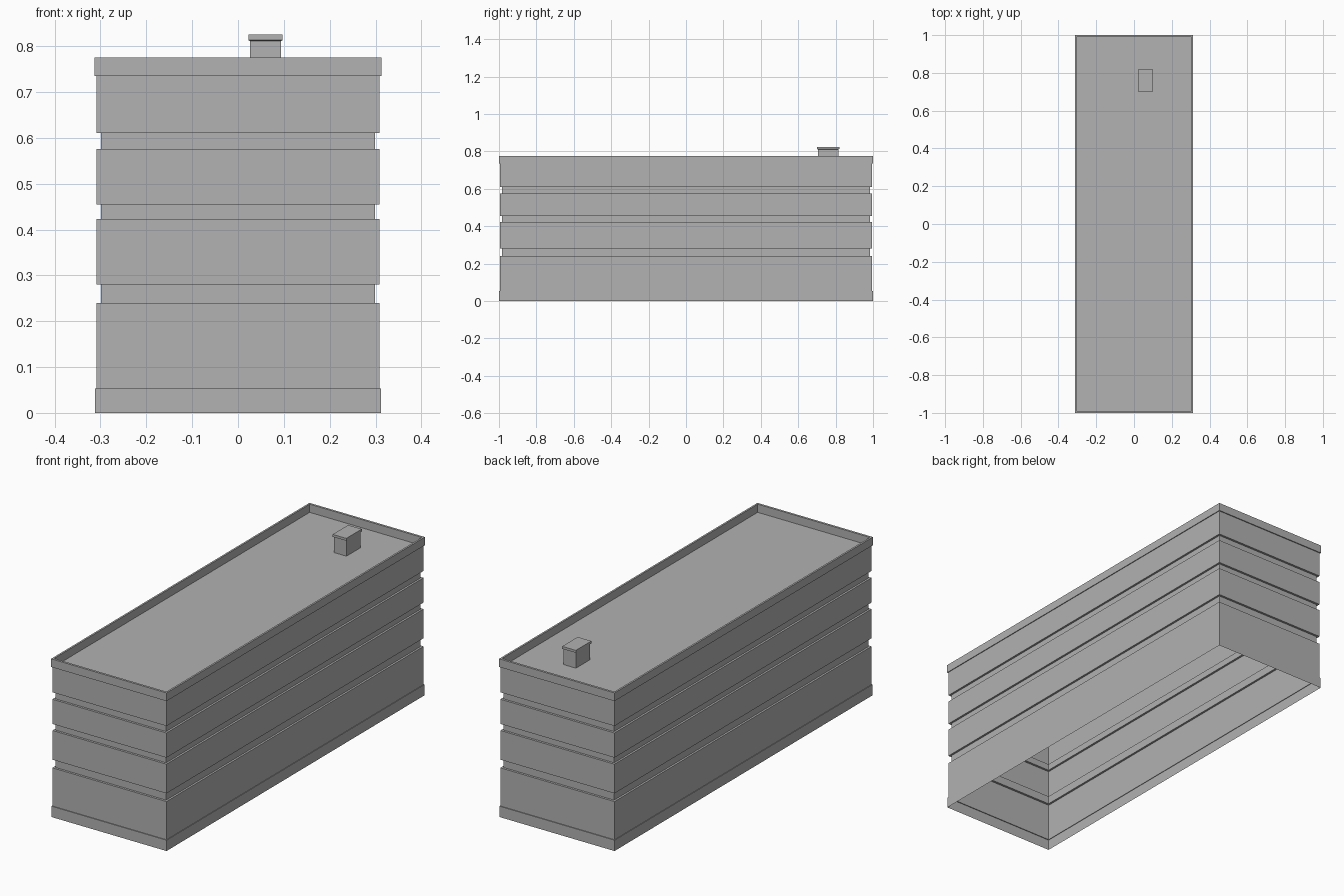
import bpy
import bmesh

cube = bpy.data.objects.get("Cube")
if cube:
    bpy.data.objects.remove(cube, do_unlink=True)

# One flat grey for the whole building
grey = bpy.data.materials.new("plain grey")
grey.use_nodes = True
colour = (0.445, 0.445, 0.445, 1)
grey.diffuse_color = colour
grey.node_tree.nodes["Principled BSDF"].inputs["Base Color"].default_value = colour


def stacked_shell(name, profile, centre=(0, 0), cap=True):
    """Skin rectangular rings given as (half x, half y, z), lowest first."""
    bm = bmesh.new()
    rings = []
    for hx, hy, z in profile:
        rings.append([bm.verts.new((centre[0] + sx * hx, centre[1] + sy * hy, z))
                      for sx, sy in ((-1, -1), (1, -1), (1, 1), (-1, 1))])
    for low, high in zip(rings, rings[1:]):
        for i in range(4):
            j = (i + 1) % 4
            bm.faces.new((low[i], low[j], high[j], high[i]))
    if cap:
        bm.faces.new(rings[-1])
    mesh = bpy.data.meshes.new(name)
    bm.to_mesh(mesh)
    bm.free()
    mesh.materials.append(grey)
    obj = bpy.data.objects.new(name, mesh)
    bpy.context.collection.objects.link(obj)
    return obj


# Half sizes of the wall, its recessed strips, the trims and the parapet inside
wall = (0.309, 0.995)
recess = (0.299, 0.984)
plinth = (0.312, 0.999)
trim = (0.313, 1.0)
inner = (0.304, 0.989)
deck_z, top_z, plinth_z = 0.735, 0.775, 0.053

# Plinth, open underneath
stacked_shell("plinth", [(*plinth, 0), (*plinth, plinth_z), (*wall, plinth_z)], cap=False)

# Walls with three recessed window strips
walls = [(*wall, plinth_z)]
for low, high in ((0.24, 0.28), (0.423, 0.455), (0.576, 0.61)):
    walls += [(*wall, low), (*recess, low), (*recess, high), (*wall, high)]
walls.append((*wall, deck_z))
stacked_shell("walls", walls, cap=False)

# Parapet rising around the sunken roof deck
stacked_shell("parapet_and_roof", [(*wall, deck_z), (*trim, deck_z), (*trim, top_z),
                                   (*inner, top_z), (*inner, deck_z)])

# Chimney with a slightly wider cap
shaft, lid = (0.034, 0.055), (0.037, 0.06)
stacked_shell("chimney", [(*shaft, deck_z), (*shaft, 0.811), (*lid, 0.813), (*lid, 0.825)],
              centre=(0.06, 0.76))
